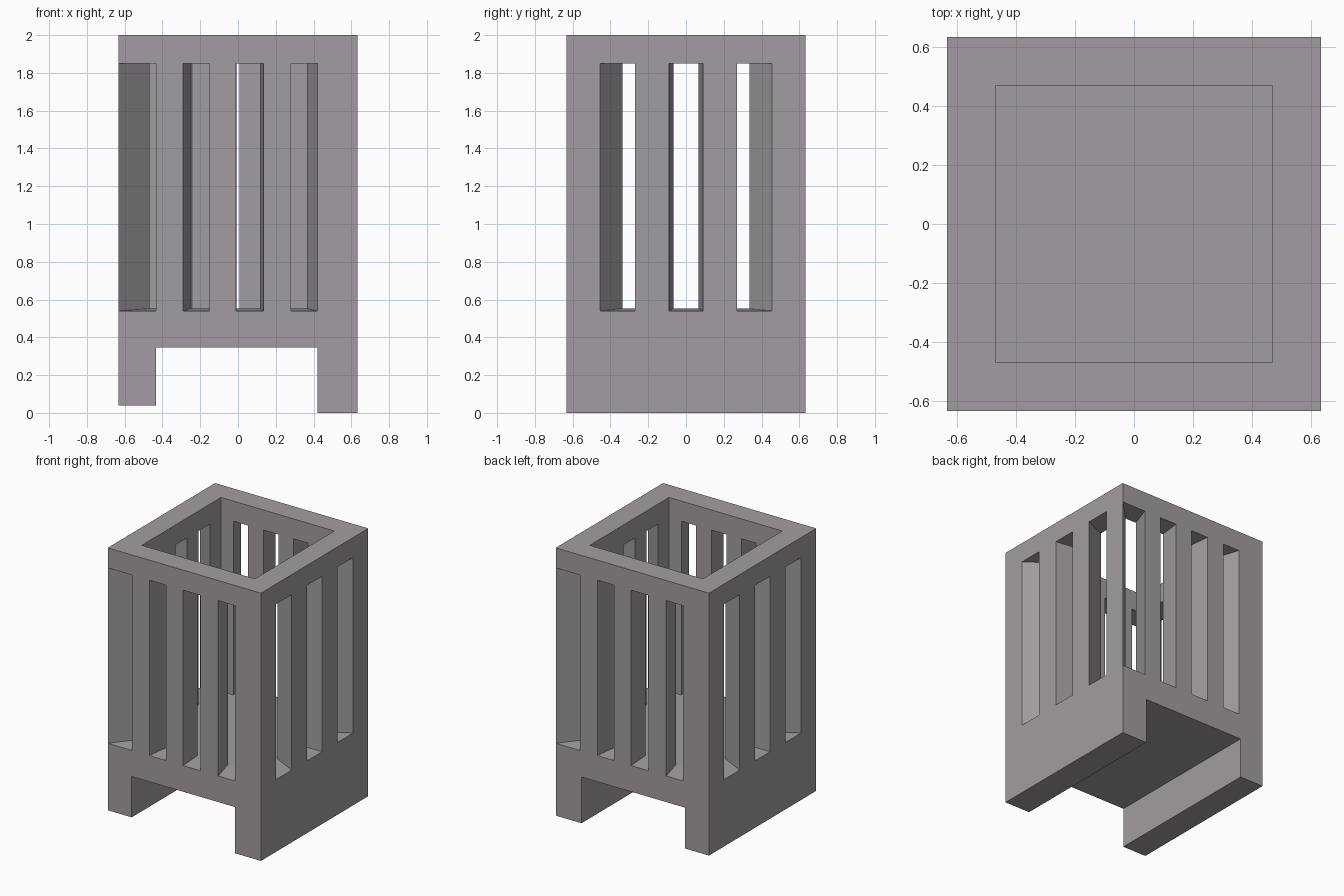
import bpy, bmesh

cube = bpy.data.objects.get("Cube")
if cube:
    bpy.data.objects.remove(cube, do_unlink=True)

OUT, INN = 0.633, 0.468          # outer and cavity half widths
SILL, FLOOR, HEAD, TOP = 0.54, 0.552, 1.85, 2.0
FAN = 0.87                       # front slots narrow towards the opposite wall
RADIAL = INN / OUT               # side slots aim at the centre

COLOUR = (0.36, 0.335, 0.36, 1)
stone = bpy.data.materials.new("mauve grey stone")
stone.use_nodes = True
stone.diffuse_color = COLOUR
stone.node_tree.nodes["Principled BSDF"].inputs["Base Color"].default_value = COLOUR


def finish(name, bm):
    bmesh.ops.recalc_face_normals(bm, faces=bm.faces)
    mesh = bpy.data.meshes.new(name)
    bm.to_mesh(mesh)
    bm.free()
    mesh.materials.append(stone)
    obj = bpy.data.objects.new(name, mesh)
    bpy.context.collection.objects.link(obj)
    return obj


def prism(name, points, shift):
    """Extrude a closed outline along a vector."""
    bm = bmesh.new()
    face = bm.faces.new([bm.verts.new(p) for p in points])
    ext = bmesh.ops.extrude_face_region(bm, geom=[face])
    bmesh.ops.translate(bm, vec=shift,
                        verts=[v for v in ext["geom"] if isinstance(v, bmesh.types.BMVert)])
    return finish(name, bm)


def square(bm, r, z):
    return [bm.verts.new((x * r, y * r, z)) for x, y in ((-1, -1), (1, -1), (1, 1), (-1, 1))]


def bridge(bm, a, b):
    for i in range(4):
        j = (i + 1) % 4
        bm.faces.new((a[i], a[j], b[j], b[i]))


# Base with a passage from front to back and one shorter foot
arch = [(-OUT, 0.04), (-0.435, 0.04), (-0.435, 0.345), (0.42, 0.345),
        (0.42, 0), (OUT, 0), (OUT, SILL), (-OUT, SILL)]
prism("base", [(x, -OUT, z) for x, z in arch], (0, 2 * OUT, 0))

# Cavity floor with gently sloping sills
bm = bmesh.new()
low, high = square(bm, OUT, SILL), square(bm, INN, FLOOR)
bridge(bm, low, high)
bm.faces.new(high)
bm.faces.new(low[::-1])
finish("floor_and_sills", bm)

# Open rim at the top
bm = bmesh.new()
rings = [square(bm, r, z) for r, z in ((OUT, HEAD), (OUT, TOP), (INN, TOP), (INN, HEAD))]
for k in range(4):
    bridge(bm, rings[k], rings[(k + 1) % 4])
finish("top_rim", bm)


# Post outlines for the front and the left wall
def front_post(a, b):
    return [(a, -OUT), (b, -OUT), (b * FAN, -INN), (a * FAN, -INN)]


def side_post(a, b):
    return [(OUT, a), (OUT, b), (INN, b * RADIAL), (INN, a * RADIAL)]


posts = {
    "wall_post_1": front_post(-0.433, -0.29),
    "wall_post_2": front_post(-0.15, -0.01),
    "wall_post_3": front_post(0.135, 0.28),
    "side_post_1": side_post(-0.27, -0.09),
    "side_post_2": side_post(0.09, 0.27),
    "corner_post": [(0.42, -OUT), (OUT, -OUT), (OUT, -0.455),
                    (INN, -0.455 * RADIAL), (INN, -INN), (0.42 * FAN, -INN)],
    "mitred_corner_post": [(OUT, 0.455), (OUT, OUT), (INN, INN), (INN, 0.455 * RADIAL)],
}

# Each post repeats after a half turn
for name, outline in posts.items():
    for end, s in (("front", 1), ("back", -1)):
        prism(f"{end}_{name}", [(s * x, s * y, SILL) for x, y in outline],
              (0, 0, HEAD - SILL))
